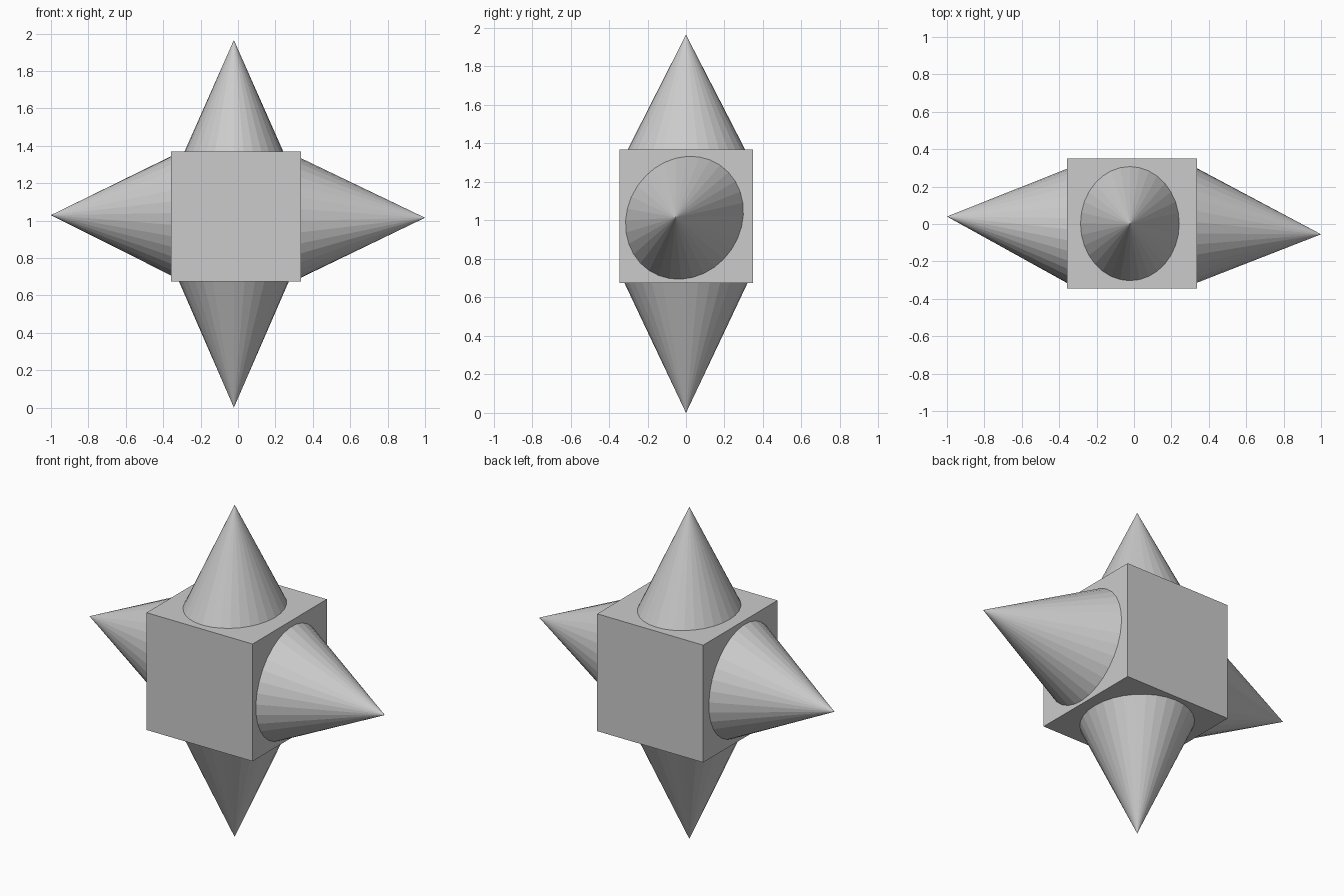
import bpy, bmesh, math
from mathutils import Vector

if "Cube" in bpy.data.objects:
    bpy.data.objects.remove(bpy.data.objects["Cube"])

SIDES = 32


def add_object(name, bm):
    bmesh.ops.recalc_face_normals(bm, faces=bm.faces)
    mesh = bpy.data.meshes.new(name)
    bm.to_mesh(mesh)
    bm.free()
    obj = bpy.data.objects.new(name, mesh)
    bpy.context.collection.objects.link(obj)


def spike(name, tip, centre, u, v):
    """Elliptical cone: u and v are the half axes where it leaves the block."""
    tip, centre, u, v = map(Vector, (tip, centre, u, v))
    bm = bmesh.new()
    apex = bm.verts.new(tip)
    ring = []
    for i in range(SIDES):
        a = 2 * math.pi * i / SIDES
        p = centre + u * math.cos(a) + v * math.sin(a)
        # carry the slope a little way into the block
        ring.append(bm.verts.new(tip + (p - tip) * 1.03))
    for i in range(SIDES):
        bm.faces.new((apex, ring[i], ring[(i + 1) % SIDES]))
    bm.faces.new(ring)
    add_object(name, bm)


# central block
bm = bmesh.new()
bmesh.ops.create_cube(bm, size=0.694)
bmesh.ops.translate(bm, verts=bm.verts, vec=(-0.010, 0.002, 1.022))
add_object("centre_block", bm)

# upright spikes
spike("top_spike", (-0.022, 0, 1.965), (-0.022, 0.002, 1.369), (0.264, 0, 0), (0, 0.305, 0))
spike("bottom_spike", (-0.022, 0, 0), (-0.022, 0, 0.675), (0.294, 0, 0), (0, 0.32, 0))

# side spikes, with leaning oval sections
lean = math.radians(34)
s, c = math.sin(lean), math.cos(lean)
for name, tip, centre, side in (
        ("right_spike", (1, -0.055, 1.015), (0.337, -0.008, 1.014), 1),
        ("left_spike", (-1, 0.04, 1.029), (-0.357, -0.01, 1.025), -1)):
    spike(name, tip, centre,
          (0, 0.33 * s * side, 0.33 * c), (0, 0.295 * c * side, -0.295 * s))
